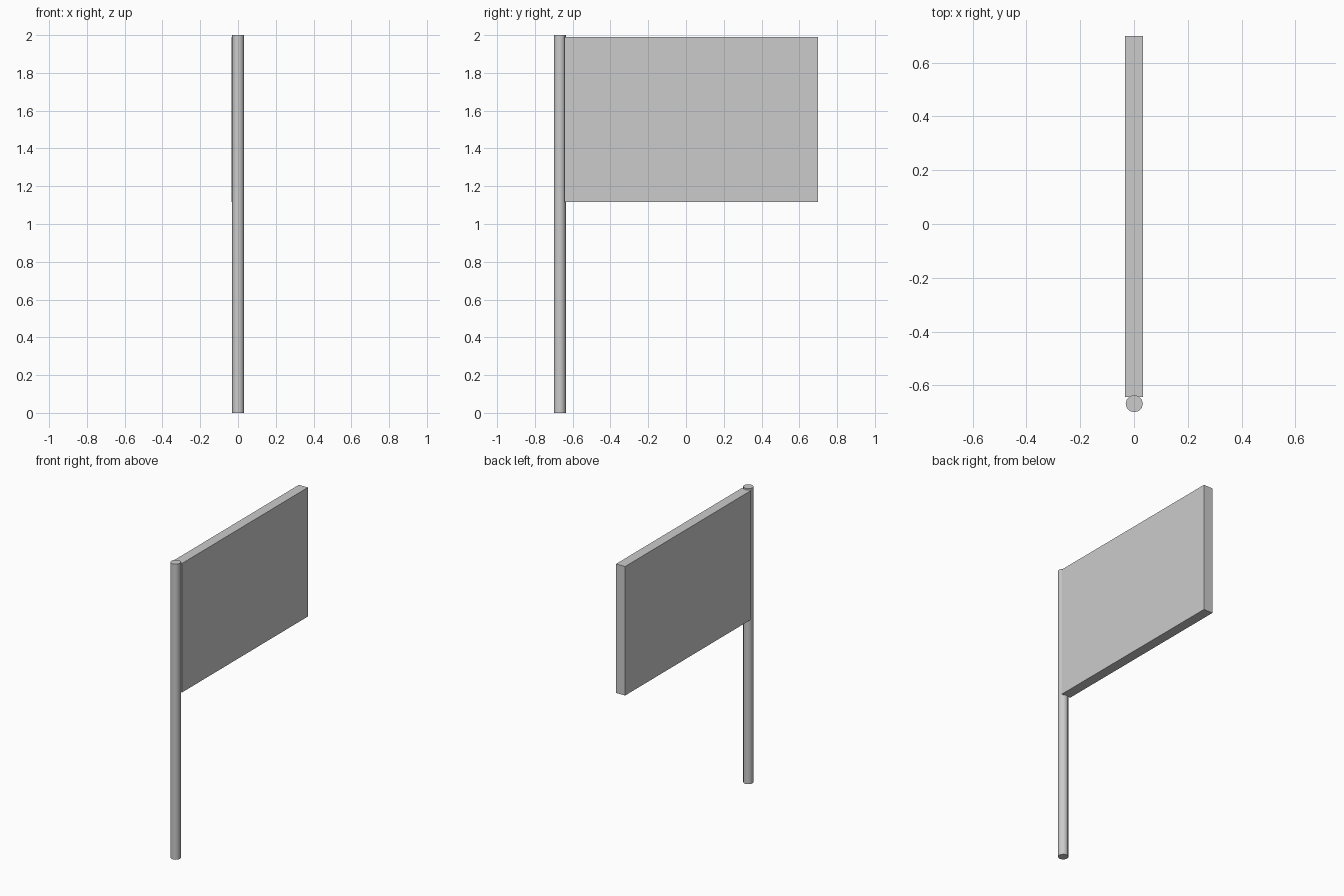
import bpy
import math

if "Cube" in bpy.data.objects:
    bpy.data.objects.remove(bpy.data.objects["Cube"])

# Pole: slim upright cylinder, smooth sides with sharp caps
bpy.ops.mesh.primitive_cylinder_add(vertices=12, radius=0.032, depth=2.0,
                                    location=(0.001, -0.668, 1.0))
pole = bpy.context.object
pole.name = "pole"
bpy.ops.object.shade_smooth_by_angle(angle=math.radians(40))

# Flag panel: flat box attached near the top of the pole
x0, x1 = -0.034, 0.033
y0, y1 = -0.644, 0.70
z0, z1 = 1.117, 1.99
bpy.ops.mesh.primitive_cube_add(size=1, location=((x0 + x1) / 2, (y0 + y1) / 2, (z0 + z1) / 2))
panel = bpy.context.object
panel.name = "flag_panel"
panel.scale = (x1 - x0, y1 - y0, z1 - z0)
bpy.ops.object.transform_apply(location=False, rotation=False, scale=True)
